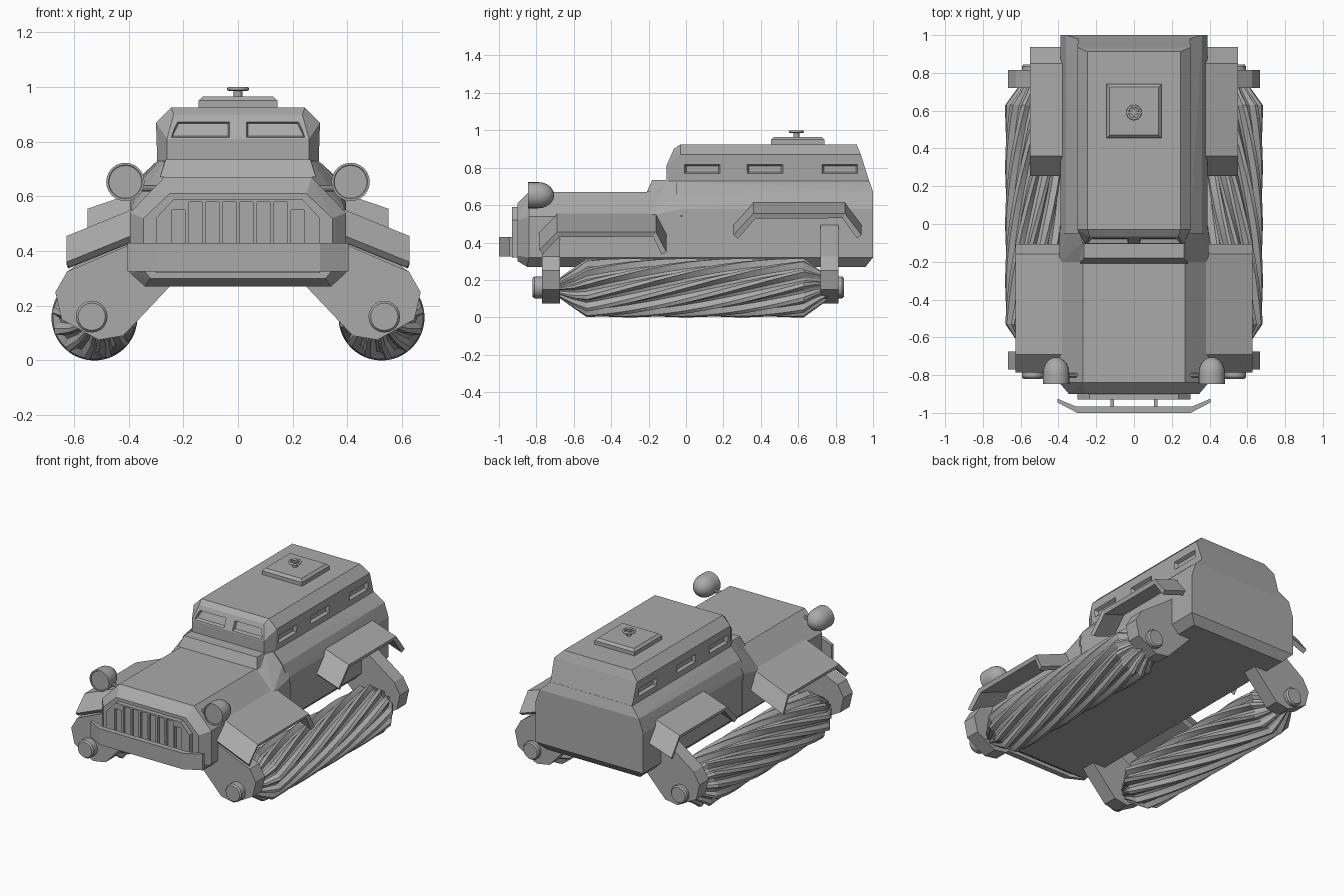
import bpy, bmesh, math
from mathutils import Vector

cube = bpy.data.objects.get("Cube")
if cube:
    bpy.data.objects.remove(cube, do_unlink=True)

GREY = (0.4, 0.4, 0.4, 1)
mat = bpy.data.materials.new("plain grey")
mat.use_nodes = True
mat.diffuse_color = GREY
mat.node_tree.nodes["Principled BSDF"].inputs["Base Color"].default_value = GREY


def finish(name, bm):
    bmesh.ops.recalc_face_normals(bm, faces=bm.faces)
    me = bpy.data.meshes.new(name)
    bm.to_mesh(me)
    bm.free()
    me.materials.append(mat)
    ob = bpy.data.objects.new(name, me)
    bpy.context.collection.objects.link(ob)
    return ob


def activate(ob):
    bpy.ops.object.select_all(action='DESELECT')
    ob.select_set(True)
    bpy.context.view_layer.objects.active = ob


def hull(name, pts, mirror=True):
    """Faceted solid around the points, mirrored in x."""
    bm = bmesh.new()
    for x, y, z in pts:
        bm.verts.new((x, y, z))
        if mirror:
            bm.verts.new((-x, y, z))
    res = bmesh.ops.convex_hull(bm, input=bm.verts)
    loose = [v for v in bm.verts if not v.link_faces]
    bmesh.ops.delete(bm, geom=loose, context='VERTS')
    bmesh.ops.dissolve_limit(bm, angle_limit=0.01, verts=bm.verts, edges=bm.edges)
    return finish(name, bm)


def prism(name, outline, axis, a, b):
    """Outline extruded along an axis from a to b."""
    def place(p, t):
        q = list(p)
        q.insert(axis, t)
        return q
    bm = bmesh.new()
    rings = [[bm.verts.new(place(p, t)) for p in outline] for t in (a, b)]
    n = len(outline)
    bm.faces.new(rings[0])
    bm.faces.new(rings[1])
    for i in range(n):
        j = (i + 1) % n
        bm.faces.new((rings[0][i], rings[0][j], rings[1][j], rings[1][i]))
    return finish(name, bm)


def lathe(name, profile, centre, axis, sides=24, smooth=True):
    """Profile of (position, radius) turned around an axis."""
    bm = bmesh.new()
    rings = []
    for t, r in profile:
        ring = []
        for i in range(sides):
            a = math.tau * i / sides
            p = [r * math.cos(a), r * math.sin(a)]
            p.insert(axis, t)
            ring.append(bm.verts.new(Vector(p) + Vector(centre)))
        rings.append(ring)
    for lo, hi in zip(rings, rings[1:]):
        for i in range(sides):
            j = (i + 1) % sides
            bm.faces.new((lo[i], lo[j], hi[j], hi[i]))
    bm.faces.new(rings[0])
    bm.faces.new(rings[-1])
    ob = finish(name, bm)
    if smooth:
        activate(ob)
        bpy.ops.object.shade_smooth_by_angle(angle=math.radians(35))
    return ob


def carve(ob, cutters):
    """Cut recesses, then remove the cutters."""
    for c in cutters:
        c.hide_render = True
        m = ob.modifiers.new("recess", 'BOOLEAN')
        m.operation, m.object, m.solver = 'DIFFERENCE', c, 'EXACT'
        activate(ob)
        bpy.ops.object.modifier_apply(modifier=m.name)
        bpy.data.objects.remove(c, do_unlink=True)


# Main body, bonnet and cowl
hull("lower_body", [(.295, -.05, .73), (.295, .98, .73), (.36, -.05, .66), (.36, 1, .67),
                    (.39, -.05, .58), (.39, 1, .58), (.39, -.05, .32), (.39, 1, .32),
                    (.34, -.05, .27), (.34, .96, .27)])
hull("bonnet", [(.27, -.02, .67), (.27, -.84, .67), (.395, -.02, .54), (.395, -.84, .54),
                (.395, -.02, .32), (.395, -.84, .32), (.34, -.02, .27), (.34, -.85, .27),
                (.25, -.9, .61), (.345, -.9, .52), (.345, -.9, .33), (.32, -.9, .3)])
hull("scuttle", [(.395, -.2, .54), (.27, -.2, .67), (.27, -.1, .73), (.35, -.03, .67),
                 (.295, -.03, .73), (.395, -.03, .58), (.395, -.03, .4)])
hull("cowl", [(.265, -.18, .735), (.285, -.21, .67), (.265, -.04, .735), (.29, -.04, .67)])

# Cabin with recessed windows
cabin = hull("cabin", [(.26, -.105, .72), (.295, -.04, .72), (.295, .982, .72),
                       (.26, -.105, .81), (.3, -.03, .87), (.3, .935, .87),
                       (.235, -.065, .9), (.245, -.03, .925), (.245, .912, .925)])
cutters = []
for s in (1, -1):
    for y in (-.01, .325, .725):
        pts = []
        for x, e in ((.278, .012), (.302, 0), (.33, -.01)):
            pts += [(s * x, y + e, .765 + e), (s * x, y + .195 - e, .765 + e),
                    (s * x, y + .195 - e, .82 - e), (s * x, y + e, .82 - e)]
        cutters.append(hull("window_cutter", pts, False))
    pts = []
    for d, e in ((.022, .006), (-.03, -.006)):
        for x, z in ((.03 + e, .815 + e), (.245 - e, .815 + e), (.222 - e, .873 - e), (.03 + e, .873 - e)):
            pts.append((s * x, -.105 + (z - .81) * .44 + d, z))
    cutters.append(hull("windscreen_cutter", pts, False))
carve(cabin, cutters)

# Radiator grille
grille = prism("grille", [(-.3, .32), (.3, .32), (.3, .52), (.235, .59), (-.235, .59), (-.3, .52)], 1, -.93, -.89)
slots = []
for i in range(-4, 4):
    x = (i + .5) * .062
    top = .55 if i in (-4, 3) else .58
    slots.append(prism("slot_cutter", [(x - .024, .35), (x + .024, .35), (x + .024, top), (x - .024, top)], 1, -.95, -.912))
carve(grille, slots)

# Bumper
prism("bumper", [(-.405, -.925), (-.31, -.965), (.31, -.965), (.405, -.925), (.405, -.945),
                 (.3, -1), (-.3, -1), (-.405, -.945)], 2, .325, .43)

# Roof hatch with handwheel
hull("hatch", [(.145, .455, .92), (.145, .74, .92), (.145, .455, .95), (.145, .74, .95),
               (.13, .47, .965), (.13, .725, .965)])
lathe("wheel_stem", [(.96, .016), (.995, .016)], (0, .59, 0), 2, 12)
bpy.ops.mesh.primitive_torus_add(major_radius=.034, minor_radius=.007, major_segments=20, minor_segments=8,
                                 location=(0, .59, .993))
wheel = bpy.context.object
wheel.name = "hatch_wheel"
wheel.data.materials.append(mat)
bpy.ops.object.shade_smooth()
for w, d in ((.034, .005), (.005, .034)):
    prism("wheel_spoke", [(-w, .59 - d), (w, .59 - d), (w, .59 + d), (-w, .59 + d)], 2, .989, .998)


def fender(name, s, inner, outer, edge):
    """Three-panel mudguard sloping outwards; edge is (y, z), inner gives x and rise."""
    bm = bmesh.new()
    rows = [[bm.verts.new((s * x, y, z + rise)) for y, z in edge] for x, rise in (inner, outer)]
    for i in range(len(edge) - 1):
        bm.faces.new((rows[0][i], rows[0][i + 1], rows[1][i + 1], rows[1][i]))
    ob = finish(name, bm)
    if ob.data.polygons[1].normal.z < 0:
        ob.data.flip_normals()
    m = ob.modifiers.new("thickness", 'SOLIDIFY')
    m.thickness, m.offset = .03, -1


def rotor(name, s):
    """Fluted drum with twelve helical blades and tapered ends."""
    teeth, steps, turn = 12, 36, 1.75
    shape = (1, .97, .8, .82)
    ys = [-.68, -.6, -.53] + [-.53 + 1.16 * i / steps for i in range(1, steps + 1)] + [.69, .76]
    bm = bmesh.new()
    rings = []
    for y in ys:
        end = max(-.53 - y, y - .63, 0)
        r = .157 - .7 * end
        ring = []
        for i in range(teeth * 4):
            a = math.tau * i / (teeth * 4) + turn * y
            q = r * shape[i % 4]
            ring.append(bm.verts.new((s * (.525 + q * math.cos(a)), y, .157 + q * math.sin(a))))
        rings.append(ring)
    for lo, hi in zip(rings, rings[1:]):
        for i in range(len(lo)):
            j = (i + 1) % len(lo)
            bm.faces.new((lo[i], lo[j], hi[j], hi[i]))
    bm.faces.new(rings[0])
    bm.faces.new(rings[-1])
    finish(name, bm)


# Paired parts
for side, s in (("left", 1), ("right", -1)):
    fender("front_fender_" + side, s, (.38, .1), (.627, 0),
           [(-.785, .36), (-.69, .455), (-.16, .455), (-.105, .35)])
    fender("rear_fender_" + side, s, (.36, .065), (.55, 0),
           [(.255, .44), (.36, .555), (.85, .555), (.938, .44)])
    rotor("screw_rotor_" + side, s)
    for end, y, top in (("front", -.77, .43), ("rear", .72, .5)):
        arm = [(.25, .27), (.42, .09), (.51, .075), (.645, .15), (.668, .25), (.625, .325), (.38, top), (.25, top)]
        prism(end + "_arm_" + side, [(s * x, z) for x, z in arm], 1, y, y + .095)
        cap = (-.82, -.81, -.76) if end == "front" else (.845, .835, .8)
        lathe(end + "_axle_cap_" + side, [(cap[0], .05), (cap[1], .058), (cap[2], .058)], (s * .535, 0, .16), 1, 20)
    # Headlight: flat lens, short barrel, domed back
    dome = [(-.79 + .085 * math.sin(a), .07 * math.cos(a)) for a in (0, .3, .6, .9, 1.2, 1.45)]
    lathe("headlight_" + side, [(-.842, .06), (-.846, .062), (-.846, .07)] + dome, (s * .412, 0, .653), 1)
    lathe("headlight_bracket_" + side, [(.29, .012), (.38, .012)], (0, -.8, .63), 0, 10) if s > 0 else \
        lathe("headlight_bracket_" + side, [(-.38, .012), (-.29, .012)], (0, -.8, .63), 0, 10)
    prism("bumper_mount_" + side, [(s * .105, -.97), (s * .125, -.97), (s * .125, -.89), (s * .105, -.89)], 2, .36, .4)
